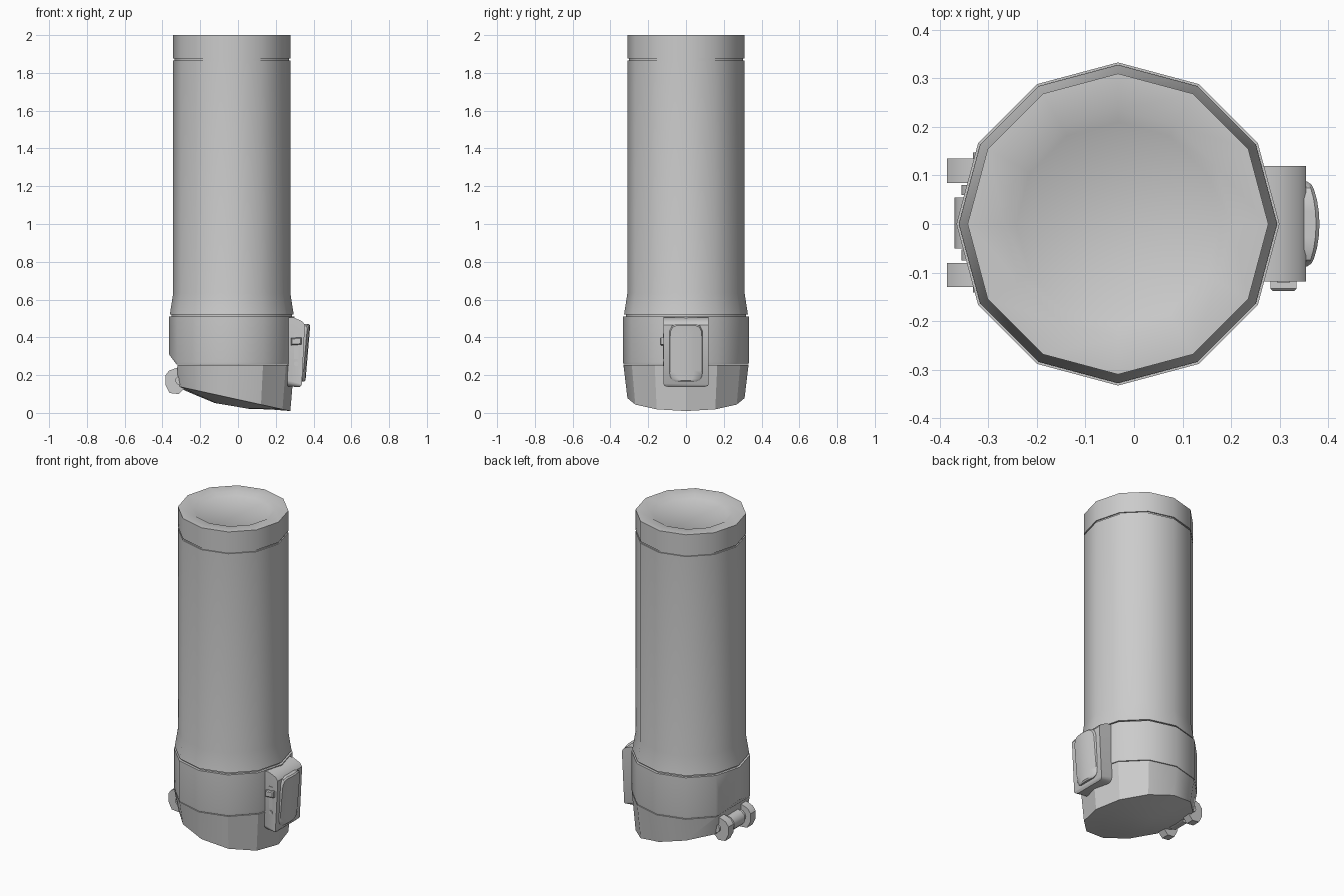
import bpy, bmesh, math
from mathutils import Vector

if "Cube" in bpy.data.objects:
    bpy.data.objects.remove(bpy.data.objects["Cube"])

CX = -0.033  # axis of the flask


def finish(name, bm, angle=35):
    bmesh.ops.recalc_face_normals(bm, faces=bm.faces[:])
    me = bpy.data.meshes.new(name)
    bm.to_mesh(me)
    bm.free()
    ob = bpy.data.objects.new(name, me)
    bpy.context.collection.objects.link(ob)
    bpy.ops.object.select_all(action='DESELECT')
    ob.select_set(True)
    bpy.context.view_layer.objects.active = ob
    bpy.ops.object.shade_smooth_by_angle(angle=math.radians(angle))
    return ob


def lathe(profile, n=12, tilt=None):
    """Closed solid of revolution; tilt maps a ring index to a z slope along x."""
    bm, rings = bmesh.new(), []
    for i, (r, z) in enumerate(profile):
        s = (tilt or {}).get(i, 0)
        ring = []
        for k in range(n):
            a = 2 * math.pi * k / n
            dx = r * math.cos(a)
            ring.append(bm.verts.new((CX + dx, r * math.sin(a), z + s * dx)))
        rings.append(ring)
    for a, b in zip(rings, rings[1:]):
        for k in range(n):
            j = (k + 1) % n
            bm.faces.new((a[k], a[j], b[j], b[k]))
    bm.faces.new(rings[0])
    bm.faces.new(rings[-1])
    return bm


def slice_off(bm, point, normal):
    geom = bm.verts[:] + bm.edges[:] + bm.faces[:]
    bmesh.ops.bisect_plane(bm, geom=geom, plane_co=point, plane_no=normal, clear_outer=True)
    bmesh.ops.holes_fill(bm, edges=[e for e in bm.edges if e.is_boundary])


def prism(outline, y0, y1):
    """Extrude an xz outline along y."""
    bm = bmesh.new()
    a = [bm.verts.new((x, y0, z)) for x, z in outline]
    b = [bm.verts.new((x, y1, z)) for x, z in outline]
    bm.faces.new(a)
    bm.faces.new(b)
    for i in range(len(a)):
        j = (i + 1) % len(a)
        bm.faces.new((a[i], a[j], b[j], b[i]))
    return bm


def circle(x, z, r, n=12):
    return [(x + r * math.cos(2 * math.pi * i / n), z + r * math.sin(2 * math.pi * i / n))
            for i in range(n)]


# Flask body with seam grooves and recessed end
finish("flask_body", lathe([
    (0.318, 0.505), (0.318, 0.52), (0.328, 0.52), (0.31, 0.635), (0.31, 1.865),
    (0.303, 1.865), (0.303, 1.875), (0.31, 1.875), (0.31, 2.0),
    (0.235, 2.0), (0.21, 1.985)]))

# Collar, cut away on the hinge side
bm = lathe([(0.331, 0.257), (0.333, 0.27), (0.333, 0.51)])
slice_off(bm, (-0.365, 0, 0.31), Vector((-0.06, 0, -0.045)).normalized())
finish("collar", bm)

# Lid with slanted, slightly domed end
bm = lathe([(0.331, 0.253), (0.31, 0.078), (0.21, 0.06), (0.09, 0.037)],
           tilt={1: -0.22, 2: -0.2, 3: -0.17})
slice_off(bm, (-0.319, 0, 0.2), (-1, 0, 0))
finish("lid", bm, 30)

# Hinge knuckles, links and pin
knuckle = [(-0.385, 0.15), (-0.385, 0.197), (-0.365, 0.224), (-0.32, 0.24),
           (-0.285, 0.215), (-0.285, 0.13), (-0.315, 0.1), (-0.362, 0.105)]
for name, y0, y1 in (("knuckle_back", 0.085, 0.135), ("knuckle_front", -0.13, -0.08)):
    finish(name, prism(knuckle, y0, y1))
finish("hinge_center", prism(circle(-0.322, 0.172, 0.048), -0.05, 0.055))
for name, y0, y1 in (("link_back", 0.06, 0.08), ("link_front", -0.075, -0.053)):
    finish(name, prism(circle(-0.318, 0.172, 0.038), y0, y1))
finish("hinge_pin", prism(circle(-0.308, 0.172, 0.024), -0.141, 0.147))

# Latch housing, lower corners rounded
bm = prism([(0.262, 0.14), (0.262, 0.505), (0.295, 0.505), (0.34, 0.485),
            (0.354, 0.465), (0.338, 0.15), (0.328, 0.137)], -0.118, 0.12)
low = [e for e in bm.edges
       if all(v.co.z < 0.145 for v in e.verts)
       and abs(e.verts[0].co.y - e.verts[1].co.y) < 1e-5]
bmesh.ops.bevel(bm, geom=low, offset=0.032, segments=3, profile=0.5, affect='EDGES')
finish("latch_housing", bm)

# Curved push plate: rows of a rounded rectangle, bulged across y
rows = [(0.052, 0.47), (0.074, 0.461), (0.086, 0.437), (0.088, 0.41),
        (0.088, 0.22), (0.086, 0.197), (0.074, 0.174), (0.052, 0.165)]
cols = (-1, -0.5, 0, 0.5, 1)
bm = bmesh.new()


def sheet(depth, scale):
    grid = []
    for w, z in rows:
        line = []
        for c in cols:
            y, zz = w * c * scale, 0.3175 + (z - 0.3175) * scale
            x = 0.357 + (zz - 0.165) * 0.085 - 2.1 * y * y - depth
            line.append(bm.verts.new((x, y, zz)))
        grid.append(line)
    for r in range(len(rows) - 1):
        for c in range(4):
            bm.faces.new((grid[r][c], grid[r][c + 1], grid[r + 1][c + 1], grid[r + 1][c]))
    return (grid[0] + [g[-1] for g in grid[1:]] + grid[-1][-2::-1]
            + [g[0] for g in grid[-2:0:-1]])


def rim(scale, depth):
    return [bm.verts.new((v.co.x - depth, v.co.y * scale, 0.3175 + (v.co.z - 0.3175) * scale))
            for v in front]


front, back = sheet(0.0, 0.95), sheet(0.032, 1.0)
middle = rim(1 / 0.95, 0.007)
for a, b in ((front, middle), (middle, back)):
    for i in range(len(a)):
        j = (i + 1) % len(a)
        bm.faces.new((a[i], a[j], b[j], b[i]))
finish("push_plate", bm)

# Slide lock on the side of the latch
finish("lock_rail", prism([(0.296, 0.285), (0.296, 0.42), (0.32, 0.42), (0.32, 0.285)],
                          -0.122, -0.1))
bm = prism([(0.281, 0.358), (0.281, 0.396), (0.335, 0.4), (0.335, 0.362)], -0.138, -0.1)
bmesh.ops.bevel(bm, geom=[e for e in bm.edges if all(v.co.y < -0.13 for v in e.verts)],
                offset=0.005, segments=1, affect='EDGES')
finish("lock_slider", bm)
finish("lock_pin", prism(circle(0.308, 0.26, 0.012), -0.122, -0.1))
